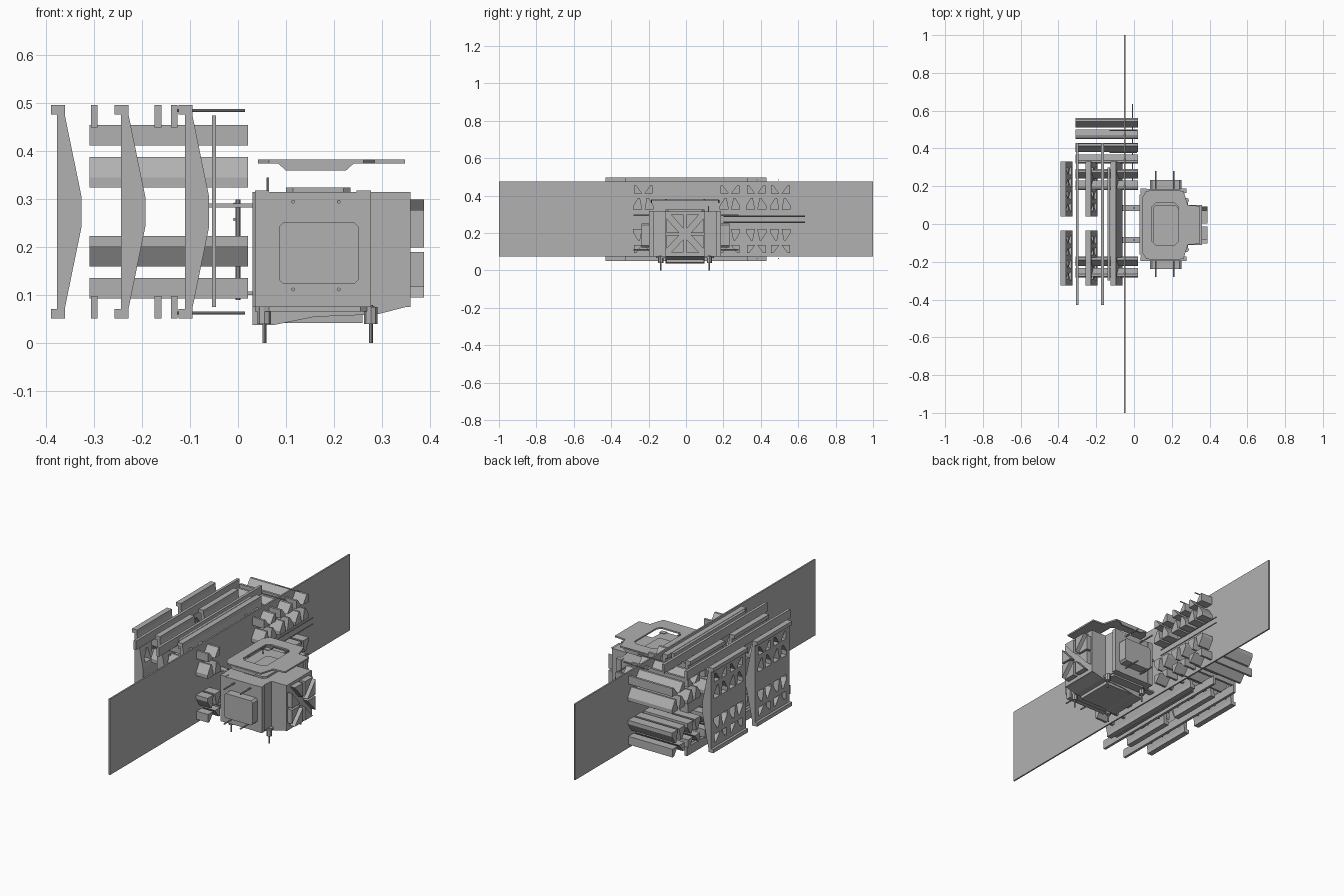
import bpy, bmesh, math
from mathutils import Vector

cube = bpy.data.objects.get("Cube")
if cube:
    bpy.data.objects.remove(cube, do_unlink=True)

GREY = 0.44
metal = bpy.data.materials.new("grey metal")
metal.use_nodes = True
metal.diffuse_color = (GREY, GREY, GREY, 1)
metal.node_tree.nodes["Principled BSDF"].inputs["Base Color"].default_value = (GREY, GREY, GREY, 1)


def finish(name, bm):
    bmesh.ops.recalc_face_normals(bm, faces=bm.faces)
    mesh = bpy.data.meshes.new(name)
    bm.to_mesh(mesh)
    bm.free()
    mesh.materials.append(metal)
    ob = bpy.data.objects.new(name, mesh)
    bpy.context.collection.objects.link(ob)
    return ob


def add_prism(bm, outline, axis, lo, hi):
    """Extrude a 2D outline along an axis; outline uses the other two axes in order."""
    def place(p, d):
        co = list(p)
        co.insert("xyz".index(axis), d)
        return bm.verts.new(co)
    a = [place(p, lo) for p in outline]
    b = [place(p, hi) for p in outline]
    bm.faces.new(a)
    bm.faces.new(b)
    for i in range(len(a)):
        j = (i + 1) % len(a)
        bm.faces.new((a[i], a[j], b[j], b[i]))


def prism(name, outline, axis, lo, hi):
    bm = bmesh.new()
    add_prism(bm, outline, axis, lo, hi)
    return finish(name, bm)


def rect(a0, a1, b0, b1, cut=0):
    if not cut:
        return [(a0, b0), (a1, b0), (a1, b1), (a0, b1)]
    return [(a0 + cut, b0), (a1 - cut, b0), (a1, b0 + cut), (a1, b1 - cut),
            (a1 - cut, b1), (a0 + cut, b1), (a0, b1 - cut), (a0, b0 + cut)]


def box(name, x, y, z, cut=0, axis="z"):
    spans = {"x": x, "y": y, "z": z}
    p, q = [spans[k] for k in "xyz" if k != axis]
    return prism(name, rect(*p, *q, cut), axis, *spans[axis])


def rod(name, axis, p, lo, hi, r=0.003):
    ring = [(p[0] + r * math.cos(k * math.pi / 4), p[1] + r * math.sin(k * math.pi / 4)) for k in range(8)]
    return prism(name, ring, axis, lo, hi)


def cut_out(ob, cutter):
    cutter.hide_render = True
    cutter.hide_viewport = True
    mod = ob.modifiers.new("cut", "BOOLEAN")
    mod.object = cutter
    mod.operation = "DIFFERENCE"
    mod.solver = "EXACT"
    bpy.context.view_layer.update()
    deps = bpy.context.evaluated_depsgraph_get()
    mesh = bpy.data.meshes.new_from_object(ob.evaluated_get(deps))
    ob.modifiers.clear()
    ob.data = mesh
    bpy.data.objects.remove(cutter, do_unlink=True)


MID = 0.274   # mirror height of the truss frames


def truss_cells(y0, w=0.12):
    """Triangular and trapezoid cells of one truss group, mirrored in y and z."""
    mid = y0 + w / 2
    half = [
        [(0.006, 0.325), (0.055, 0.325), (0.055, 0.345), (0.028, 0.388), (0.018, 0.388)],
        [(0.006, 0.412), (0.05, 0.412), (0.05, 0.455), (0.038, 0.455)],
    ]
    cells = []
    for cell in half:
        for sy in (-1, 1):
            for flip in (False, True):
                cells.append([(mid + sy * y, 2 * MID - z if flip else z) for y, z in cell])
    return cells


def truss(name, groups, lo, hi):
    bm = bmesh.new()
    for y0 in groups:
        for cell in truss_cells(y0):
            add_prism(bm, cell, "x", lo, hi)
    return finish(name, bm)


# Long flat panel
box("long_panel", (-0.054, -0.046), (-1, 1), (0.075, 0.475))

# Folded truss frames with cut cells
half_profile = [(0, 0.497), (0.029, 0.497), (0.029, 0.475), (0.064, 0.304)]
lower = [(x, 2 * MID - z) for x, z in reversed(half_profile)]
profile = half_profile + lower + [(0, 0.071), (0.013, 0.071), (0.013, 0.477), (0, 0.477)]


def frame(name, x0, y0, y1, groups):
    ob = prism(name, [(x0 + x, z) for x, z in profile], "y", y0, y1)
    cut_out(ob, truss(name + "_cutter", groups, x0 - 0.1, x0 + 0.1))


for label, x0 in (("outer", -0.39), ("middle", -0.257)):
    frame(label + "_frame_back", x0, 0.04, 0.33, (0.06, 0.19))
    frame(label + "_frame_front", x0, -0.325, -0.035, (-0.305, -0.175))
frame("inner_frame", -0.124, -0.325, 0.33, (-0.29, 0.175))

# Truss bars passing through the frames
truss("truss_bars", (-0.288, 0.175, 0.315, 0.445), -0.31, 0.021)

# Long stiffener rails, top and bottom
for x0, reach in ((-0.307, 0.43), (-0.174, 0.43), (-0.14, 0.3)):
    for z in ((0.45, 0.497), (0.051, 0.098)):
        box("stiffener_rail", (x0, x0 + 0.014), (-reach, reach), z)

# Thin rods
for z in (0.485, 0.063):
    for y in (0.38, 0.495):
        rod("frame_pin", "x", (y, z), -0.13, 0.015)
for z in (0.29, 0.258):
    rod("long_rod", "y", (-0.008, z), 0.2, 0.635)

# Brackets between the panel and the body
for y in (0.085, -0.085):
    for z in (0.283, 0.1):
        box("bracket", (-0.065, 0.03), (y - 0.016, y + 0.016), (z, z + 0.008))
    rod("bracket_pin", "z", (0.0, y), 0.09, 0.3, 0.005)

# Main body: stepped cross outline
body = [(0.03, -0.16), (0.055, -0.195), (0.265, -0.195), (0.272, -0.11), (0.36, -0.11),
        (0.36, 0.1), (0.272, 0.1), (0.265, 0.185), (0.055, 0.185), (0.03, 0.155)]
prism("body", body, "z", 0.075, 0.315)
for x, y in ((0.05, -0.185), (0.262, -0.185), (0.05, 0.175), (0.262, 0.175)):
    box("corner_post", (x - 0.015, x + 0.015), (y - 0.012, y + 0.012), (0.075, 0.318))
box("top_hatch", (0.1, 0.235), (-0.11, 0.1), (0.31, 0.325), 0.015)

# Side boxes and their pins, front and back
for y0, y1, tip in ((-0.238, -0.19, -0.28), (0.18, 0.232, 0.28)):
    box("side_box", (0.085, 0.252), (y0, y1), (0.123, 0.252), 0.01, "y")
    for x in (0.115, 0.21):
        for z in (0.295, 0.112):
            rod("side_pin", "y", (x, z), min(y0, tip), max(y1, tip), 0.004)

# Triangular blocks on the end face
bm = bmesh.new()
for sy in (-1, 1):
    for z0, z1, s in ((0.2, 0.3, 1), (0.095, 0.19, -1)):
        inner, outer = (z0, z1) if s > 0 else (z1, z0)
        near, far = 0.008, 0.098
        step = 0.022
        k = s * step
        first = [(near, inner + k), (near, outer), (far - step, outer)]
        second = [(near + step, inner), (far, inner), (far, outer - k)]
        for tri in (first, second):
            add_prism(bm, [(sy * y - 0.005, z) for y, z in tri], "x", 0.34, 0.388)
finish("end_blocks", bm)

# Raised top plate with window and turned-down lips
plate = [(0.042, -0.15), (0.065, -0.185), (0.262, -0.185), (0.285, -0.11), (0.348, -0.105),
         (0.348, 0.095), (0.285, 0.1), (0.262, 0.175), (0.065, 0.175), (0.042, 0.14)]
lid = prism("top_plate", plate, "z", 0.375, 0.383)
cut_out(lid, box("window_cutter", (0.095, 0.235), (-0.11, 0.11), (0.3, 0.5), 0.018))
lip = [(0.08, 0.378), (0.1, 0.36), (0.225, 0.36), (0.245, 0.378)]
for y in (-0.187, 0.172):
    prism("plate_lip", lip, "y", y, y + 0.006)

# Sloped base tray and skirt
skirt = [(0.03, 0.075), (0.03, 0.038), (0.075, 0.038), (0.16, 0.055), (0.29, 0.06), (0.36, 0.078)]
prism("base_skirt", skirt, "y", -0.11, 0.1)
box("base_tray", (0.07, 0.26), (-0.105, 0.095), (0.042, 0.07))
box("base_plate", (0.035, 0.285), (-0.16, 0.15), (0.066, 0.077), 0.03)

# Feet
for x in (0.055, 0.277):
    for y in (-0.135, 0.125):
        rod("foot_pin", "z", (x, y), 0, 0.08, 0.004)
        rod("foot_collar", "z", (x, y), 0.04, 0.075, 0.014)
rod("top_pin", "z", (0.062, 0.12), 0.3, 0.345)
